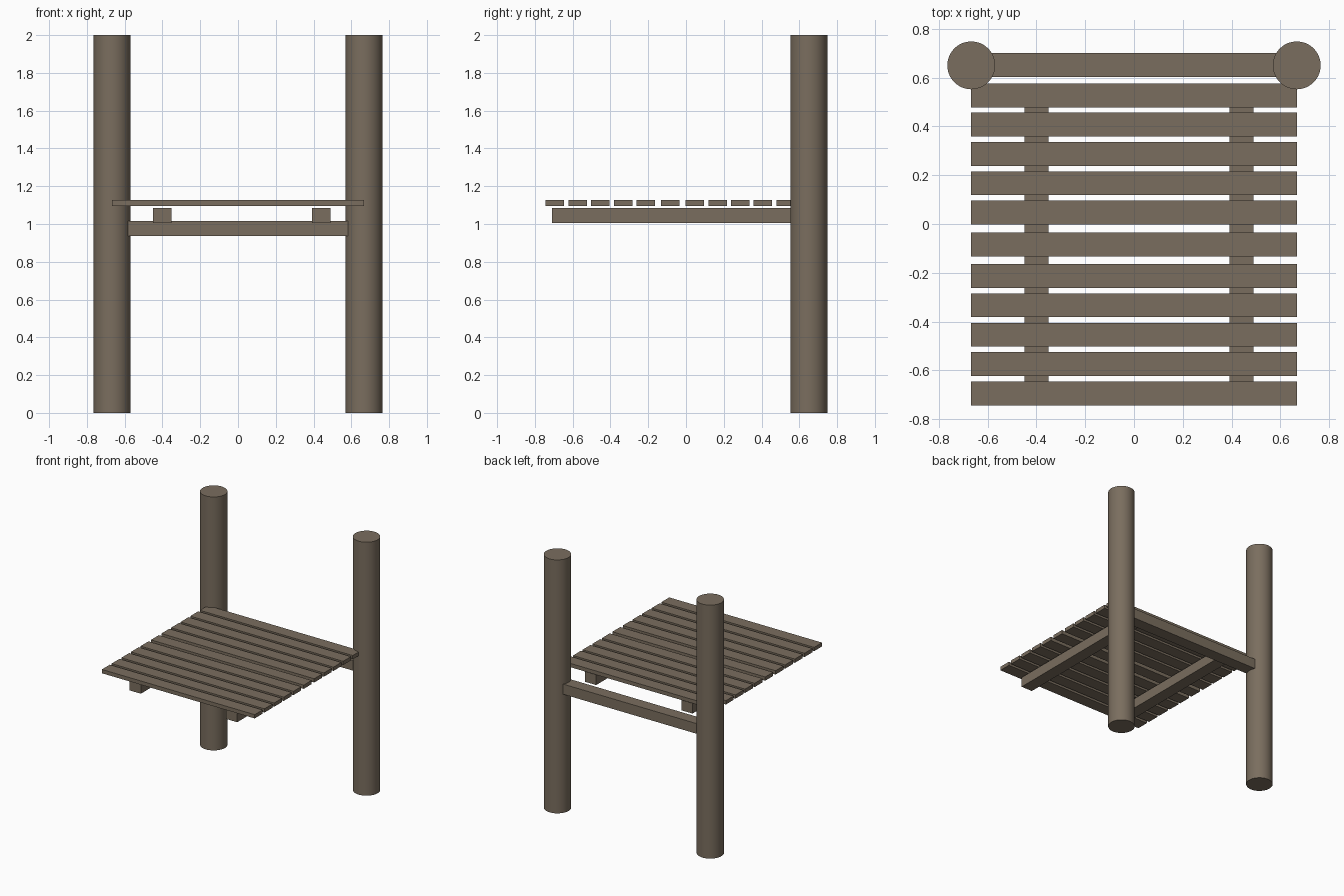
import bpy

if "Cube" in bpy.data.objects:
    bpy.data.objects.remove(bpy.data.objects["Cube"])

wood = bpy.data.materials.new("weathered brown wood")
wood.diffuse_color = (0.195, 0.155, 0.113, 1.0)
wood.use_nodes = True
wood.node_tree.nodes["Principled BSDF"].inputs["Base Color"].default_value = wood.diffuse_color


def box(name, x0, x1, y0, y1, z0, z1):
    bpy.ops.mesh.primitive_cube_add(
        size=1, location=((x0 + x1) / 2, (y0 + y1) / 2, (z0 + z1) / 2))
    ob = bpy.context.object
    ob.name = name
    ob.scale = (x1 - x0, y1 - y0, z1 - z0)
    bpy.ops.object.transform_apply(location=False, rotation=False, scale=True)
    ob.data.materials.append(wood)
    return ob


# Two round upright posts at the back
for side, x in (("left", -0.667), ("right", 0.667)):
    bpy.ops.mesh.primitive_cylinder_add(
        vertices=48, radius=0.098, depth=2.0, location=(x, 0.65, 1.0))
    post = bpy.context.object
    post.name = side + "_post"
    post.data.materials.append(wood)
    bpy.ops.object.shade_smooth_by_angle()

# Cross beam between the posts
box("cross_beam", -0.65, 0.65, 0.603, 0.70, 0.936, 1.016)

# Two joists under the deck
for side, x in (("left", -0.40), ("right", 0.441)):
    box(side + "_joist", x - 0.049, x + 0.049, -0.71, 0.56, 1.006, 1.086)

# Deck planks, slightly unevenly spaced
plank_y = (0.527, 0.407, 0.287, 0.167, 0.047, -0.084,
           -0.213, -0.333, -0.454, -0.574, -0.695)
for i, y in enumerate(plank_y):
    box("deck_plank_%d" % (i + 1), -0.667, 0.667, y - 0.049, y + 0.049, 1.096, 1.126)
